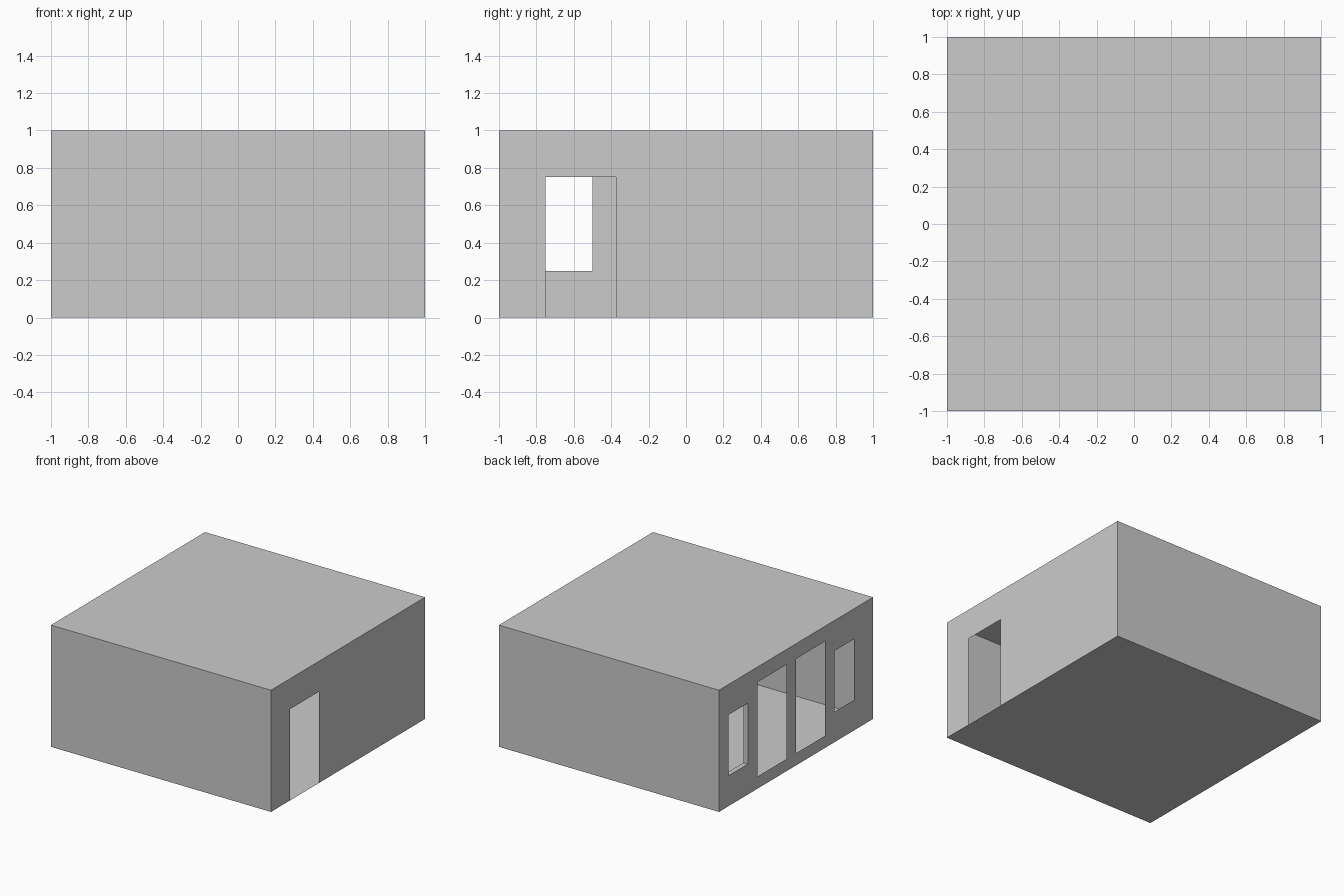
import bpy

if "Cube" in bpy.data.objects:
    bpy.data.objects.remove(bpy.data.objects["Cube"])

H = 1.0        # half width of the room
TOP = 1.0      # roof height
REVEAL = 0.04  # depth of the window lining


def add_mesh(name, quads):
    """Make one object from a list of quads, merging shared corners."""
    index, faces = {}, []
    for quad in quads:
        faces.append([index.setdefault(p, len(index)) for p in quad])
    mesh = bpy.data.meshes.new(name)
    mesh.from_pydata(list(index), [], faces)
    obj = bpy.data.objects.new(name, mesh)
    bpy.context.collection.objects.link(obj)
    return obj


def side_wall(name, x, holes):
    """Thin wall at x, gridded along the hole edges (y0, y1, z0, z1)."""
    ys = sorted({-H, H} | {v for h in holes for v in h[:2]})
    zs = sorted({0.0, TOP} | {v for h in holes for v in h[2:]})
    quads = []
    for a, b in zip(ys, ys[1:]):
        for c, d in zip(zs, zs[1:]):
            y, z = (a + b) / 2, (c + d) / 2
            if any(h[0] < y < h[1] and h[2] < z < h[3] for h in holes):
                continue
            quad = [(x, a, c), (x, b, c), (x, b, d), (x, a, d)]
            quads.append(quad if x > 0 else quad[::-1])
    return add_mesh(name, quads)


# Floor and roof
square = [(-H, -H), (H, -H), (H, H), (-H, H)]
add_mesh("floor", [[(x, y, 0.0) for x, y in square[::-1]]])
add_mesh("roof", [[(x, y, TOP) for x, y in square]])

# Plain front and back walls
add_mesh("front_wall", [[(-H, -H, 0.0), (H, -H, 0.0), (H, -H, TOP), (-H, -H, TOP)]])
add_mesh("back_wall", [[(H, H, 0.0), (-H, H, 0.0), (-H, H, TOP), (H, H, TOP)]])

# Right wall with the doorway
side_wall("right_wall", H, [(-0.75, -0.375, 0.0, 0.75)])

# Left wall with two small and two tall windows
lined_window = (0.625, 0.875, 0.25, 0.75)
side_wall("left_wall", -H, [
    lined_window,
    (0.125, 0.5, 0.1, 0.875),
    (-0.375, 0.0, 0.1, 0.875),
    (-0.75, -0.5, 0.25, 0.75),
])

# Lining running inward around the rear small window
y0, y1, z0, z1 = lined_window
ring = [(y0, z0), (y1, z0), (y1, z1), (y0, z1)]
add_mesh("window_lining", [
    [(-H, *p), (-H, *q), (-H + REVEAL, *q), (-H + REVEAL, *p)][::-1]
    for p, q in zip(ring, ring[1:] + ring[:1])
])
